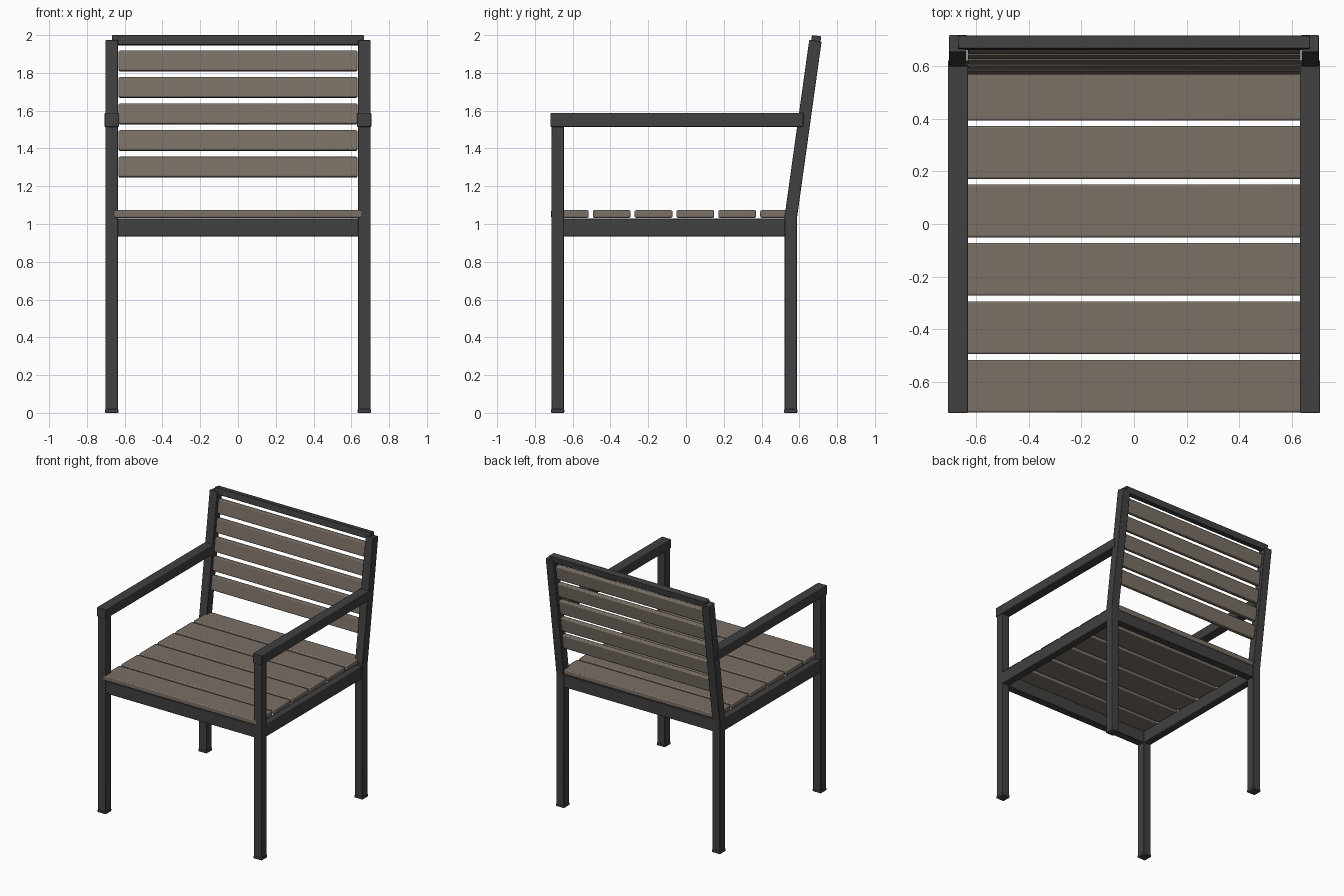
import bpy, math
from mathutils import Vector

cube = bpy.data.objects.get("Cube")
if cube:
    bpy.data.objects.remove(cube, do_unlink=True)


def material(name, rgb):
    m = bpy.data.materials.new(name)
    m.use_nodes = True
    m.diffuse_color = (*rgb, 1)
    bsdf = m.node_tree.nodes["Principled BSDF"]
    bsdf.inputs["Base Color"].default_value = (*rgb, 1)
    bsdf.inputs["Roughness"].default_value = 0.6
    return m


METAL = material("charcoal_metal", (0.052, 0.052, 0.054))
WOOD = material("weathered_brown", (0.197, 0.162, 0.132))


def box(name, centre, size, mat, tilt=0.0, bevel=0.004):
    """Softly bevelled box, tilted backwards about x."""
    bpy.ops.mesh.primitive_cube_add(size=1, location=centre, rotation=(-tilt, 0, 0))
    ob = bpy.context.object
    ob.name = name
    ob.scale = size
    bpy.ops.object.transform_apply(location=False, rotation=False, scale=True)
    ob.data.materials.append(mat)
    mod = ob.modifiers.new("soft_edges", "BEVEL")
    mod.width = bevel
    mod.segments = 2
    bpy.ops.object.shade_smooth_by_angle(angle=math.radians(35))
    return ob


TUBE = 0.066
LEG_X, FRONT_Y, BACK_Y = 0.668, -0.68, 0.554

# Line of the leaning back posts
post_low = Vector((0, BACK_Y, 1.03))
post_top = Vector((0, 0.685, 1.97))
lean = post_top - post_low
TILT = math.atan2(lean.y, lean.z)


def on_post(z, x=0.0):
    p = post_low + lean * ((z - post_low.z) / lean.z)
    return (x, p.y, z)


# Legs, feet, arms, leaning posts and side rails
for side, sx in (("left", 1), ("right", -1)):
    x = sx * LEG_X
    box(f"front_leg_{side}", (x, FRONT_Y, 0.76), (TUBE, TUBE, 1.52), METAL)
    box(f"back_leg_{side}", (x, BACK_Y, 0.525), (TUBE, TUBE, 1.05), METAL)
    for end, y in (("front", FRONT_Y), ("back", BACK_Y)):
        box(f"{end}_foot_{side}", (x, y, 0.01), (0.071, 0.071, 0.02), METAL)
    box(f"back_post_{side}", on_post(1.5, x), (TUBE, TUBE, lean.length), METAL, TILT)
    box(f"armrest_{side}", (x, -0.048, 1.551), (0.076, 1.338, 0.073), METAL)
    box(f"side_rail_{side}", (x, -0.063, 0.982), (0.06, 1.175, 0.095), METAL)

# Front and back seat rails
for end, y in (("front", FRONT_Y), ("back", BACK_Y)):
    box(f"{end}_rail", (0, y, 0.982), (1.28, 0.06, 0.095), METAL)

# Top rail of the backrest
box("top_rail", (0, 0.688, 1.972), (1.334, 0.05, 0.05), METAL, TILT)

# Seat slats, the rearmost trimmed against the back legs
for i in range(6):
    front = -0.715 + i * 0.2215
    back = min(front + 0.2, 0.583)
    box(f"seat_slat_{i + 1}", (0, (front + back) / 2, 1.053),
        (1.314, back - front, 0.04), WOOD, bevel=0.007)

# Backrest slats
for i in range(5):
    box(f"back_slat_{i + 1}", on_post(1.301 + i * 0.1405),
        (1.264, 0.038, 0.108), WOOD, TILT, bevel=0.007)
